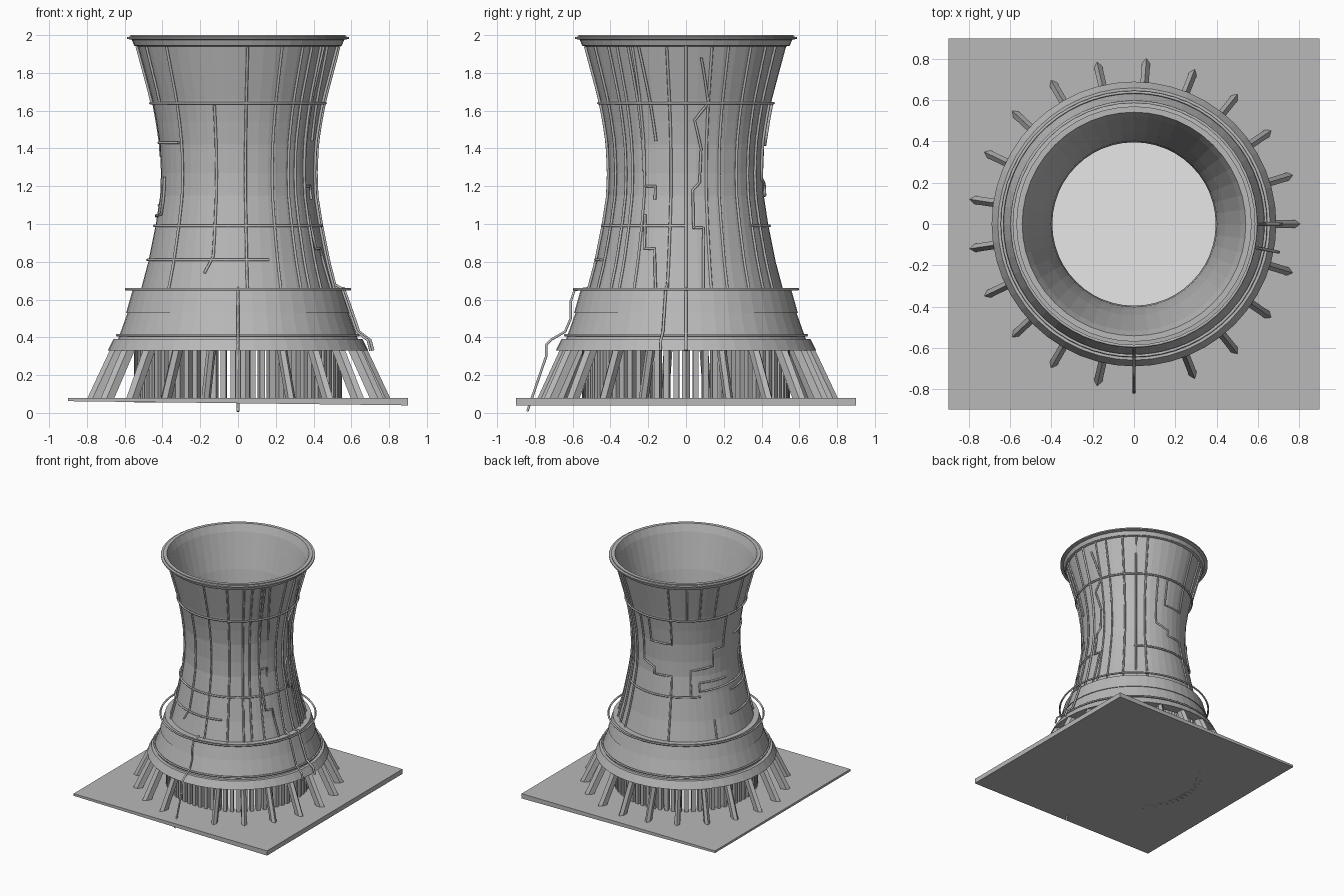
import bpy, bmesh
from math import sin, cos, pi, radians
from mathutils import Vector

if "Cube" in bpy.data.objects:
    bpy.data.objects.remove(bpy.data.objects["Cube"])


def material(name, rgb):
    m = bpy.data.materials.new(name)
    m.use_nodes = True
    m.diffuse_color = (*rgb, 1)
    m.node_tree.nodes["Principled BSDF"].inputs["Base Color"].default_value = (*rgb, 1)
    return m


GREY = material("concrete grey", (0.48, 0.48, 0.48))
WHITE = material("basin white", (0.95, 0.95, 0.95))


def polar(r, az, z):
    a = radians(az)
    return Vector((r * cos(a), r * sin(a), z))


def finish(bm, name, mat=GREY):
    bmesh.ops.recalc_face_normals(bm, faces=bm.faces)
    me = bpy.data.meshes.new(name)
    bm.to_mesh(me)
    bm.free()
    me.materials.append(mat)
    ob = bpy.data.objects.new(name, me)
    bpy.context.collection.objects.link(ob)
    return ob


def lathe(name, loop, segs=48):
    """Revolve a closed (radius, height) loop round the z axis."""
    bm = bmesh.new()
    rings = [[bm.verts.new(polar(r, 360 * i / segs, z)) for r, z in loop] for i in range(segs)]
    n = len(loop)
    for i in range(segs):
        a, b = rings[i], rings[(i + 1) % segs]
        for j in range(n):
            k = (j + 1) % n
            bm.faces.new((a[j], b[j], b[k], a[k]))
    return finish(bm, name)


def prism(bm, bottom, top):
    """Solid between two matching outlines."""
    lo = [bm.verts.new(p) for p in bottom]
    hi = [bm.verts.new(p) for p in top]
    n = len(lo)
    bm.faces.new(lo[::-1])
    bm.faces.new(hi)
    for i in range(n):
        k = (i + 1) % n
        bm.faces.new((lo[i], lo[k], hi[k], hi[i]))


# Waisted shell, thin walled
WALL = [(.515, .65), (.475, .8), (.435, 1.0), (.412, 1.15), (.408, 1.27), (.414, 1.42),
        (.432, 1.54), (.455, 1.66), (.495, 1.81), (.53, 1.94)]


def wall_radius(z):
    if z <= WALL[0][1]:
        return WALL[0][0]
    for (r0, z0), (r1, z1) in zip(WALL, WALL[1:]):
        if z <= z1:
            return r0 + (r1 - r0) * (z - z0) / (z1 - z0)
    return WALL[-1][0]


skirt = [(.61, .33), (.69, .33), (.66, .39), (.635, .39), (.585, .53), (.592, .53), (.558, .65)]
rim = [(.55, 1.945), (.562, 1.975), (.588, 1.98), (.588, 1.99), (.57, 1.992), (.57, 2), (.542, 2)]
inner = [(r - .012, z) for r, z in reversed(WALL)]
lathe("tower_shell", skirt + WALL + rim + inner)

# Ground slab, slightly thinner on one side
bm = bmesh.new()
corners = [(-.9, -.9), (.9, -.9), (.9, .9), (-.9, .9)]
prism(bm, [(x, y, .062 if x < 0 else .04) for x, y in corners],
      [(x, y, .08) for x, y in corners])
finish(bm, "ground_slab")

# Pale basin floor inside the tower
bm = bmesh.new()
bmesh.ops.create_circle(bm, cap_ends=True, segments=48, radius=.51)
bmesh.ops.translate(bm, verts=bm.verts, vec=(0, 0, .086))
finish(bm, "basin_floor", WHITE)

# Sloping support legs with a pointed outer edge, one bay left open
LEGS = 21
bm = bmesh.new()
section = [(-.07, -.02), (-.025, -.02), (0, 0), (-.025, .02), (-.07, .02)]
for i in range(LEGS):
    if i == 16:
        continue
    az = 360 * i / LEGS
    out, side = polar(1, az, 0), polar(1, az + 90, 0)
    foot, head = [[out * (r + u) + side * v + Vector((0, 0, z)) for u, v in section]
                  for r, z in ((.81, .07), (.68, .345))]
    prism(bm, foot, head)
finish(bm, "support_legs")

# Ring of upright fill slats under the shell
SLATS = 66
bm = bmesh.new()
for i in range(SLATS):
    az = 360 * i / SLATS
    out, side = polar(1, az, 0), polar(1, az + 90, 0)
    plan = [out * r + side * v for r, v in ((.5, -.014), (.55, -.014), (.55, .014), (.5, .014))]
    prism(bm, [p + Vector((0, 0, .055)) for p in plan], [p + Vector((0, 0, .4)) for p in plan])
finish(bm, "fill_slats")


def pipes(name, paths, radius=.0075):
    cu = bpy.data.curves.new(name, "CURVE")
    cu.dimensions = "3D"
    cu.bevel_depth = radius
    cu.bevel_resolution = 1
    cu.use_fill_caps = True
    cu.materials.append(GREY)
    for pts, closed in paths:
        sp = cu.splines.new("POLY")
        sp.points.add(len(pts) - 1)
        for q, p in zip(sp.points, pts):
            q.co = (*p, 1)
        sp.use_cyclic_u = closed
    ob = bpy.data.objects.new(name, cu)
    bpy.context.collection.objects.link(ob)
    bpy.ops.object.select_all(action="DESELECT")
    bpy.context.view_layer.objects.active = ob
    ob.select_set(True)
    bpy.ops.object.convert(target="MESH")


def on_wall(route):
    """Pipe path following the shell through (azimuth, height) corners."""
    pts = []
    for (a0, z0), (a1, z1) in zip(route, route[1:]):
        n = max(2, int(abs(a1 - a0) / 6), int(abs(z1 - z0) / .06))
        for i in range(n + 1):
            a, z = a0 + (a1 - a0) * i / n, z0 + (z1 - z0) * i / n
            if not (pts and i == 0):
                pts.append(polar(wall_radius(z) + .006, a, z))
    return pts, False


def hoop(r, z):
    return [polar(r, a, z) for a in range(0, 360, 6)], True


# Hoops round the tower
pipes("hoop_pipes", [hoop(.592, .655), hoop(.639, .412), hoop(.463, 1.64), hoop(.543, 1.95)])
pipes("part_hoop_pipes", [on_wall([(175, .99), (360, .99)]), on_wall([(50, .99), (140, .99)]),
                          on_wall([(170, .81), (290, .81)]), on_wall([(185, 1.43), (222, 1.43)])])

# Long risers from skirt to rim
risers = [225, 275.5, 296, 310, 317, 328, 349, 15, 25, 40, 52, 62]
pipes("long_risers", [on_wall([(a, .65), (a, 1.94)]) for a in risers])

# Short risers in the top band
pipes("top_risers", [on_wall([(a, 1.64), (a, 1.94)]) for a in (110, 126, 138, 153, 180, 205)])

# Stepped and broken pipe runs
pipes("stepped_pipes", [on_wall(r) for r in (
    [(254, 1.63), (254, .83), (249, .74)],
    [(332, 1.94), (338, 1.44)],
    [(325, 1.94), (328, 1.2), (337, 1.2), (337, 1.13)],
    [(330, 1.05), (332, .87), (339, .87), (342, .65)],
    [(9, 1.88), (15, 1.64), (6, 1.55), (11, 1.4), (10, 1.22), (5, 1.18), (5, .98), (12, .98), (10, .65)],
    [(86, 1.64), (86, 1.42), (110, 1.42), (110, 1.64)],
    [(75, 1.64), (75, 1.24), (90, 1.2), (90, 1.15), (110, 1.15), (110, .65)],
    [(168, 1.64), (168, 1.36), (155, 1.36), (155, 1.22), (130, 1.2), (130, 1.0)],
    [(200, 1.25), (200, 1.05), (139, 1.03), (139, 1.1), (170, 1.1)],
    [(152, .8), (152, .65)])])

# Pipes leaving the wall over the skirt
front_run = [(.52, .66), (.59, .65), (.61, .59), (.61, .5), (.64, .43), (.71, .39), (.74, .36),
             (.74, .3), (.84, .008)]
side_run = [(.52, .68), (.56, .66), (.605, .53), (.64, .43), (.7, .385), (.715, .33)]
pipes("skirt_pipes", [([polar(r, az, z) for r, z in run], False)
                      for az, run in ((270, front_run), (349, side_run))])

# Straight ladder pipe down the side
ladder = on_wall([(0, 1.95), (0, .66)])[0] + [polar(r, 0, z) for r, z in side_run[1:]]
pipes("side_ladder_pipe", [(ladder, False)], .009)
